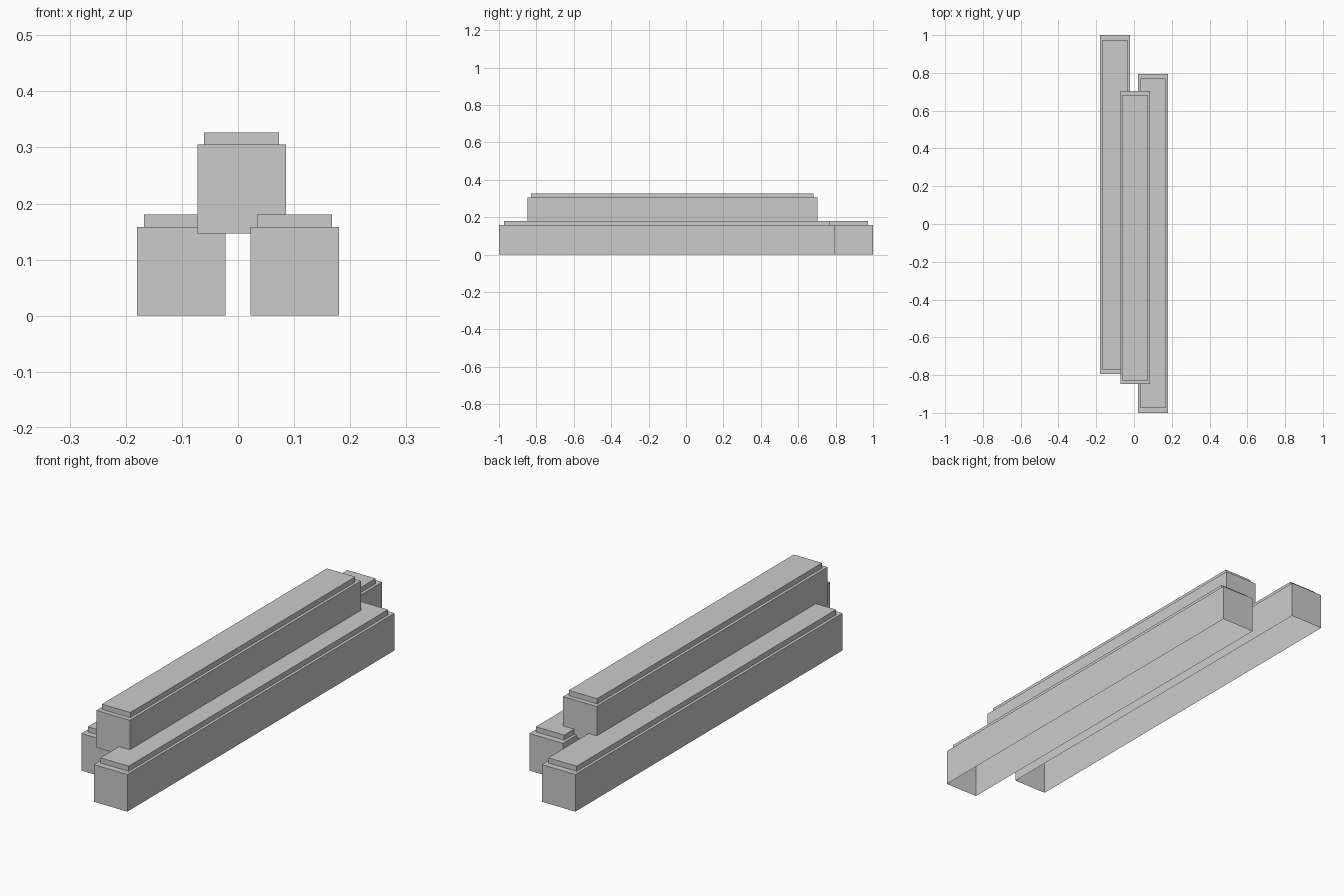
import bpy, bmesh

if "Cube" in bpy.data.objects:
    bpy.data.objects.remove(bpy.data.objects["Cube"])

W, H, CAP_H, CAP_IN = 0.158, 0.158, 0.022, 0.0123


def beam(name, x, z, y0, y1, end_in):
    """Hollow beam, open underneath, with a stepped raised top."""
    bm = bmesh.new()

    def ring(inset_x, inset_y, height):
        a, b = x - W / 2 + inset_x, x + W / 2 - inset_x
        c, d = y0 + inset_y, y1 - inset_y
        return [bm.verts.new((px, py, z + height))
                for px, py in ((a, c), (b, c), (b, d), (a, d))]

    # Side walls, ledge, raised step, then the closed top
    rings = [ring(0, 0, 0), ring(0, 0, H),
             ring(CAP_IN, end_in, H), ring(CAP_IN, end_in, H + CAP_H)]
    for low, high in zip(rings, rings[1:]):
        for i in range(4):
            j = (i + 1) % 4
            bm.faces.new((low[i], low[j], high[j], high[i]))
    bm.faces.new(rings[-1])

    mesh = bpy.data.meshes.new(name)
    bm.to_mesh(mesh)
    bm.free()
    bpy.context.collection.objects.link(bpy.data.objects.new(name, mesh))


# Two lower beams side by side, one resting on top
beam("left_beam", -0.101, 0.0, -0.795, 1.0, 0.026)
beam("right_beam", 0.101, 0.0, -1.0, 0.795, 0.026)
beam("top_beam", 0.0065, 0.147, -0.848, 0.703, 0.02)
